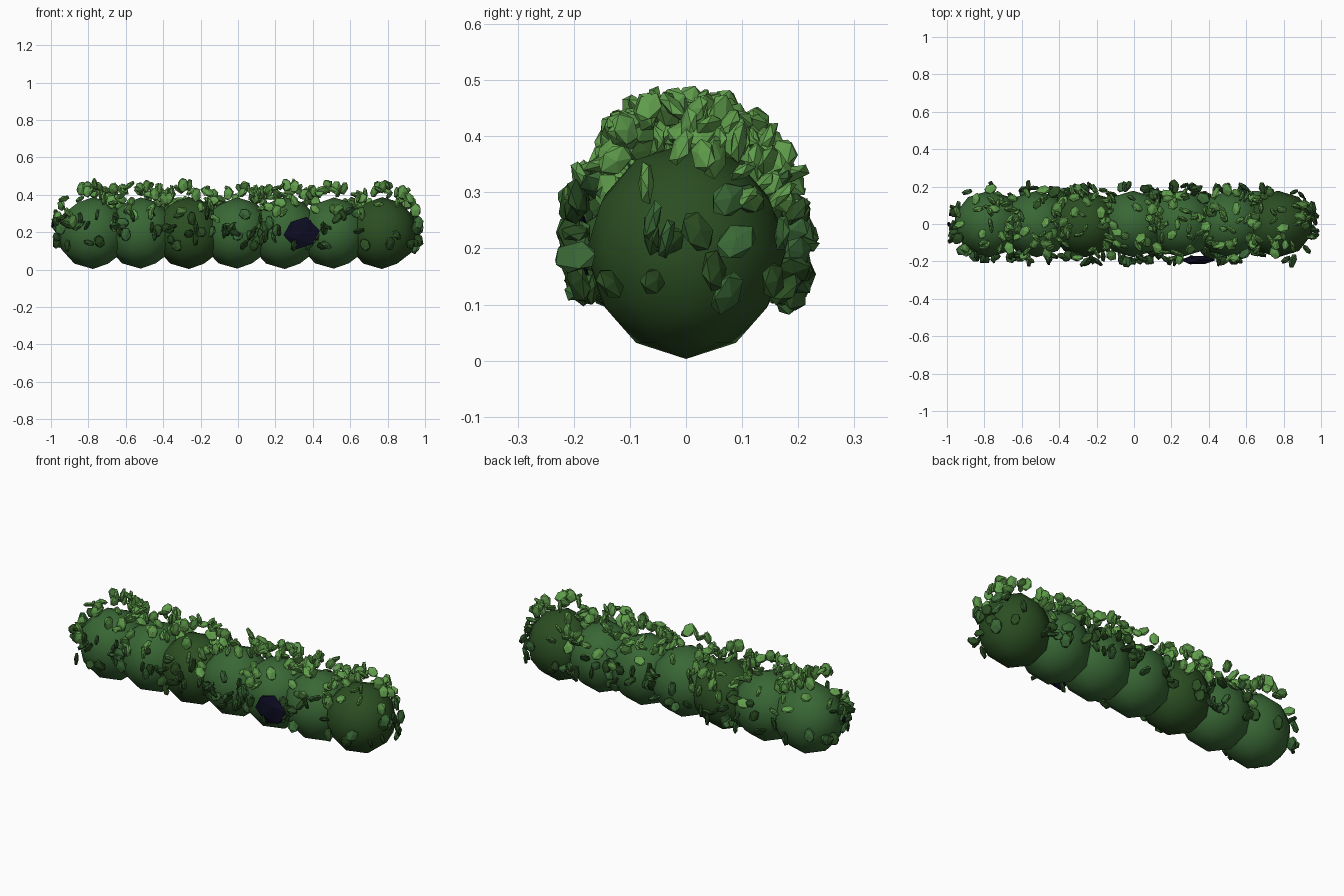
import bpy, bmesh, math, random
from mathutils import Matrix, Vector, Euler

if "Cube" in bpy.data.objects:
    bpy.data.objects.remove(bpy.data.objects["Cube"])

random.seed(11)


def material(name, rgb):
    m = bpy.data.materials.new(name)
    lin = [((c / 255 + 0.055) / 1.055) ** 2.4 for c in rgb]
    m.diffuse_color = (*lin, 1)
    m.use_nodes = True
    m.node_tree.nodes["Principled BSDF"].inputs["Base Color"].default_value = m.diffuse_color
    return m


DARK = material("dark green", (43, 78, 34))
MID = material("mid green", (57, 103, 53))
LIGHT = material("light green", (96, 158, 76))
NAVY = material("dark navy", (12, 12, 34))


def blob(bm, centre, size, rot=(0, 0, 0), subdiv=1):
    """Scaled low-poly icosphere added to a bmesh."""
    mat = (Matrix.Translation(centre) @ Euler(rot).to_matrix().to_4x4()
           @ Matrix.Diagonal((*size, 1)))
    bmesh.ops.create_icosphere(bm, subdivisions=subdiv, radius=1, matrix=mat)


def finish(bm, name, mat, smooth=False):
    me = bpy.data.meshes.new(name)
    bm.to_mesh(me)
    bm.free()
    me.materials.append(mat)
    for p in me.polygons:
        p.use_smooth = smooth
    ob = bpy.data.objects.new(name, me)
    bpy.context.collection.objects.link(ob)
    return ob


# Row of overlapping bush mounds
xs = [-0.775, -0.52, -0.262, -0.005, 0.25, 0.512, 0.77]
colours = [MID, MID, DARK, MID, MID, MID, DARK]
centres = [Vector((x, 0, 0.195)) for x in xs]
for i, (c, col) in enumerate(zip(centres, colours)):
    bm = bmesh.new()
    blob(bm, c, (0.19, 0.178, 0.19 if i % 2 else 0.192), subdiv=2)
    finish(bm, f"bush_mound_{i + 1}", col, smooth=True)

# Leaves floating in a shell over the top and sides of every mound
groups = {"light_leaves": (bmesh.new(), LIGHT),
          "mid_leaves": (bmesh.new(), MID),
          "dark_leaves": (bmesh.new(), DARK)}


def leaf(p):
    if p.z + random.uniform(-0.07, 0.07) > 0.28:
        key = "light_leaves"
    else:
        key = "dark_leaves" if random.random() < 0.55 else "mid_leaves"
    s = random.uniform(0.85, 1.15)
    rot = [random.uniform(0, math.tau) for _ in range(3)]
    blob(groups[key][0], p, (0.039 * s, 0.029 * s, 0.013 * s), rot)


for c in centres:
    placed = 0
    while placed < 54:
        up = random.uniform(-0.42, 1)
        a = random.uniform(0, math.tau)
        flat = math.sqrt(1 - up * up)
        d = Vector((flat * math.cos(a), flat * math.sin(a), up))
        r = random.uniform(0.19, 0.215)
        # the shell is raised and broadened towards the top
        lift = 0.055 * min(max(up, 0) * 1.3, 1)
        p = c + d * r + Vector((0, 0, lift))
        p.z = min(p.z, 0.452)
        # keep clear of the neighbouring mounds
        if any((p - o).length < 0.182 for o in centres):
            continue
        if abs(p.x) > 0.97 or abs(p.y) > 0.208:
            continue
        leaf(p)
        placed += 1
for y, z in ((0.02, 0.23), (0.05, 0.16), (-0.06, 0.25)):
    leaf(Vector((0.965, y, z)))
    leaf(Vector((-0.965, -y, z + 0.05)))
for name, (bm, mat) in groups.items():
    finish(bm, name, mat)

# Dark berry patch on the front and a small one on the left end
bm = bmesh.new()
blob(bm, (0.34, -0.193, 0.195), (0.1, 0.025, 0.09), (0, 0.3, 0))
finish(bm, "front_dark_patch", NAVY)
bm = bmesh.new()
blob(bm, (-0.99, 0, 0.24), (0.01, 0.013, 0.022))
finish(bm, "end_dark_patch", NAVY)
